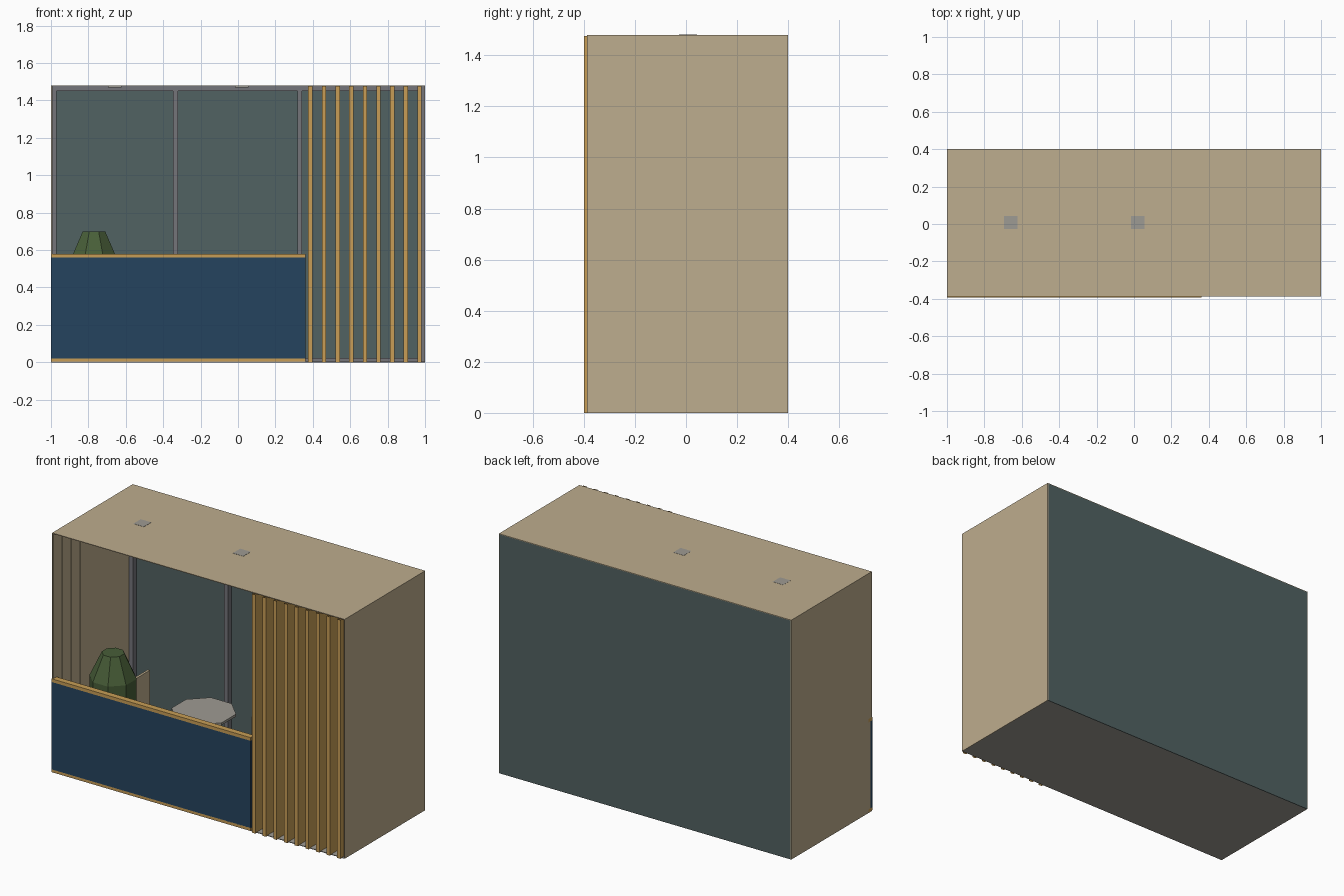
import bpy, bmesh, math
from mathutils import Matrix

cube = bpy.data.objects.get("Cube")
if cube:
    bpy.data.objects.remove(cube, do_unlink=True)


def linear(c):
    c /= 255
    return c / 12.92 if c < 0.04045 else ((c + 0.055) / 1.055) ** 2.4


def material(name, *rgb):
    m = bpy.data.materials.new(name)
    color = [linear(c) for c in rgb] + [1]
    m.diffuse_color = color
    m.use_nodes = True
    m.node_tree.nodes["Principled BSDF"].inputs["Base Color"].default_value = color
    return m


BEIGE = material("beige_wall", 190, 173, 142)
WOOD = material("golden_wood", 200, 158, 86)
BLUE = material("navy_panel", 37, 67, 95)
GLASS = material("grey_green_glass", 81, 98, 98)
METAL = material("grey_frame", 117, 117, 122)
STONE = material("light_grey", 158, 155, 147)
GREEN = material("leaf_green", 72, 94, 56)


def finish(name, bm, mat):
    bmesh.ops.recalc_face_normals(bm, faces=bm.faces)
    mesh = bpy.data.meshes.new(name)
    bm.to_mesh(mesh)
    bm.free()
    mesh.materials.append(mat)
    obj = bpy.data.objects.new(name, mesh)
    bpy.context.collection.objects.link(obj)
    return obj


def box(name, mat, x, y, z, capped=True):
    """Box from (low, high) pairs on each axis."""
    bm = bmesh.new()
    bmesh.ops.create_cube(bm, size=1)
    for v in bm.verts:
        v.co = [(a + b) / 2 + c * (b - a) for (a, b), c in zip((x, y, z), v.co)]
    if not capped:
        ends = [f for f in bm.faces if abs(f.normal.z) > 0.9]
        bmesh.ops.delete(bm, geom=ends, context='FACES_ONLY')
    return finish(name, bm, mat)


def lathe(name, mat, center, profile, sides=8):
    """Faceted solid of revolution from (radius, height) points."""
    bm = bmesh.new()
    rings = []
    for r, z in profile:
        rings.append([bm.verts.new((center[0] + r * math.cos(math.tau * (i + 0.5) / sides),
                                    center[1] + r * math.sin(math.tau * (i + 0.5) / sides), z))
                      for i in range(sides)])
    for a, b in zip(rings, rings[1:]):
        for i in range(sides):
            j = (i + 1) % sides
            bm.faces.new((a[i], a[j], b[j], b[i]))
    bm.faces.new(rings[0])
    bm.faces.new(rings[-1])
    return finish(name, bm, mat)


H = 1.48          # room height
FRONT = -0.387    # front edge of the shell
BACK = 0.4
T = 0.004         # shell thickness
OPEN = 0.36       # where the parapet ends and the screen begins

# Shell: floor, ceiling, side walls, back glazing
box("floor", STONE, (-1 + T, 1 - T), (FRONT, BACK - T), (0, T))
box("ceiling", BEIGE, (-1, 1), (FRONT, BACK), (H - T, H))
for side, label in ((-1, "right"), (1, "left")):
    xs = sorted((side, side * (1 - T)))
    box(label + "_wall", BEIGE, xs, (FRONT, BACK), (0, H - T))
box("back_glass", GLASS, (-1 + T, 1 - T), (BACK - T, BACK), (0, H - T))

# Window frame against the glass
depth = (0.36, BACK - T)
inner = 1 - T
for i, (a, b) in enumerate(((-inner, -0.97), (-0.347, -0.322), (0.317, 0.342), (0.965, inner))):
    box(f"window_post_{i + 1}", METAL, (a, b), depth, (T, H - T))
box("window_head", METAL, (-inner, inner), depth, (H - 0.03, H - T))
box("window_sill", METAL, (-inner, inner), depth, (T, 0.024))

# Cladding boards on the side wall
for i in range(4):
    y = FRONT + i * 0.088
    box(f"wall_board_{i + 1}", BEIGE, (-1 + T, -1 + 2 * T), (y + 0.001, y + 0.087), (T, H - T))

# Parapet with rails
box("parapet_panel", BLUE, (-1, OPEN), (-0.392, -0.372), (0.02, 0.56))
box("parapet_top_rail", WOOD, (-1, OPEN), (-0.392, -0.355), (0.56, 0.58))
box("parapet_bottom_rail", WOOD, (-1, OPEN), (-0.392, -0.355), (T, 0.022))

# Vertical slat screen
for i in range(9):
    x = 0.387 + i * 0.0729
    box(f"screen_slat_{i + 1}", WOOD, (x - 0.0115, x + 0.0115), (-0.4, -0.315), (0, H - T), capped=False)

# Ceiling lights
for i, x in enumerate((-0.66, 0.02)):
    box(f"ceiling_light_{i + 1}", STONE, (x - 0.036, x + 0.036), (-0.028, 0.044), (H - 0.012, H + 0.001))

# Potted shrub
shrub = (-0.77, -0.12)
lathe("shrub_pot", STONE, shrub, [(0.075, T), (0.105, 0.2)])
lathe("shrub", GREEN, shrub, [(0.09, 0.2), (0.135, 0.36), (0.135, 0.55), (0.065, 0.7)])

# Round table
table = (-0.29, 0.08)
lathe("table_top", STONE, table, [(0.185, 0.375), (0.185, 0.39)])
lathe("table_stem", METAL, table, [(0.09, T), (0.09, 0.015), (0.02, 0.02), (0.02, 0.375)])

# Chairs facing the table from both sides
for n, s in enumerate((-1, 1)):
    def span(a, b):
        return sorted((table[0] + s * a, table[0] + s * b))
    ys = (-0.04, 0.14)
    box(f"chair_back_{n + 1}", BEIGE, span(0.41, 0.425), ys, (0.25, 0.51))
    box(f"chair_seat_{n + 1}", BEIGE, span(0.24, 0.425), ys, (0.23, 0.25))
    for i, (d, y) in enumerate((d, y) for d in (0.25, 0.41) for y in (-0.04, 0.125)):
        box(f"chair_{n + 1}_leg_{i + 1}", METAL, span(d, d + 0.015), (y, y + 0.015), (T, 0.23))
